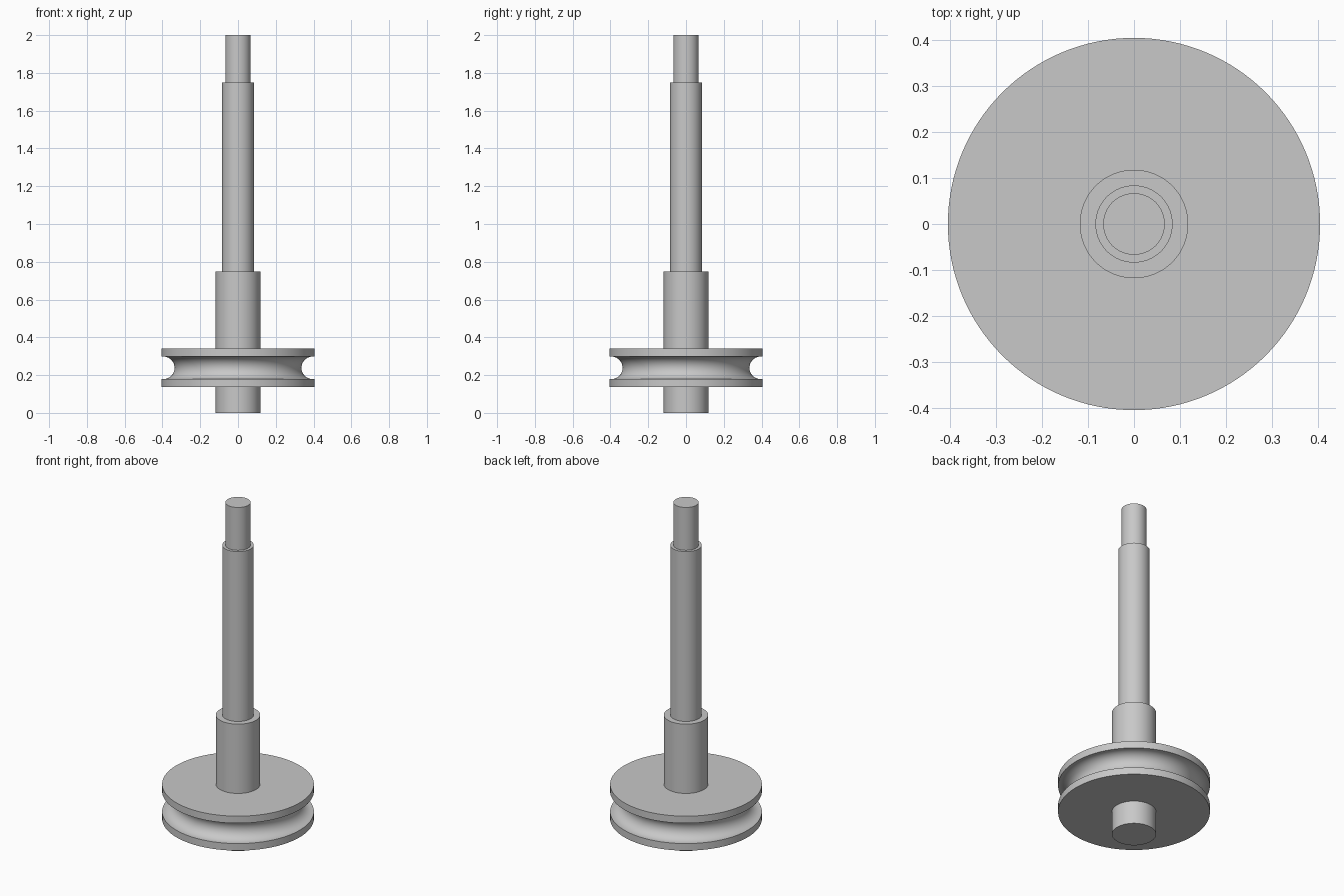
import bpy
import bmesh
from math import sin, cos, pi, radians

cube = bpy.data.objects.get("Cube")
if cube:
    bpy.data.objects.remove(cube, do_unlink=True)

steel = bpy.data.materials.new("grey steel")
steel.use_nodes = True
colour = (0.58, 0.58, 0.58, 1)
steel.diffuse_color = colour
steel.node_tree.nodes["Principled BSDF"].inputs["Base Color"].default_value = colour


def lathe(name, profile, closed=False, steps=128):
    """Turn a (radius, height) profile around the z axis."""
    bm = bmesh.new()
    verts = [bm.verts.new((r, 0, z)) for r, z in profile]
    pairs = list(zip(verts, verts[1:]))
    if closed:
        pairs.append((verts[-1], verts[0]))
    edges = [bm.edges.new(p) for p in pairs]
    bmesh.ops.spin(bm, geom=verts + edges, cent=(0, 0, 0), axis=(0, 0, 1),
                   angle=2 * pi, steps=steps, use_merge=True)
    bmesh.ops.remove_doubles(bm, verts=bm.verts, dist=1e-5)
    bmesh.ops.recalc_face_normals(bm, faces=bm.faces)
    mesh = bpy.data.meshes.new(name)
    bm.to_mesh(mesh)
    bm.free()
    mesh.materials.append(steel)
    obj = bpy.data.objects.new(name, mesh)
    bpy.context.collection.objects.link(obj)
    bpy.ops.object.select_all(action='DESELECT')
    obj.select_set(True)
    bpy.context.view_layer.objects.active = obj
    bpy.ops.object.shade_smooth_by_angle(angle=radians(30))
    return obj


# Stepped shaft: hub, long spindle and narrow tip
hub, spindle, tip = 0.118, 0.084, 0.067
lathe("stepped_shaft", [(0, 0), (hub, 0), (hub, 0.748), (spindle, 0.748),
                        (spindle, 1.748), (tip, 1.748), (tip, 2), (0, 2)])

# Pulley wheel with a half-round groove in its rim
rim, bottom, top = 0.405, 0.137, 0.34
middle, groove = (bottom + top) / 2, 0.06
lip = 0.396
arc = [(lip - groove * sin(pi * i / 24), middle - groove * cos(pi * i / 24))
       for i in range(25)]
lathe("pulley_wheel",
      [(hub, bottom), (rim, bottom), (rim, middle - groove)] + arc
      + [(rim, middle + groove), (rim, top), (hub, top)], closed=True)
